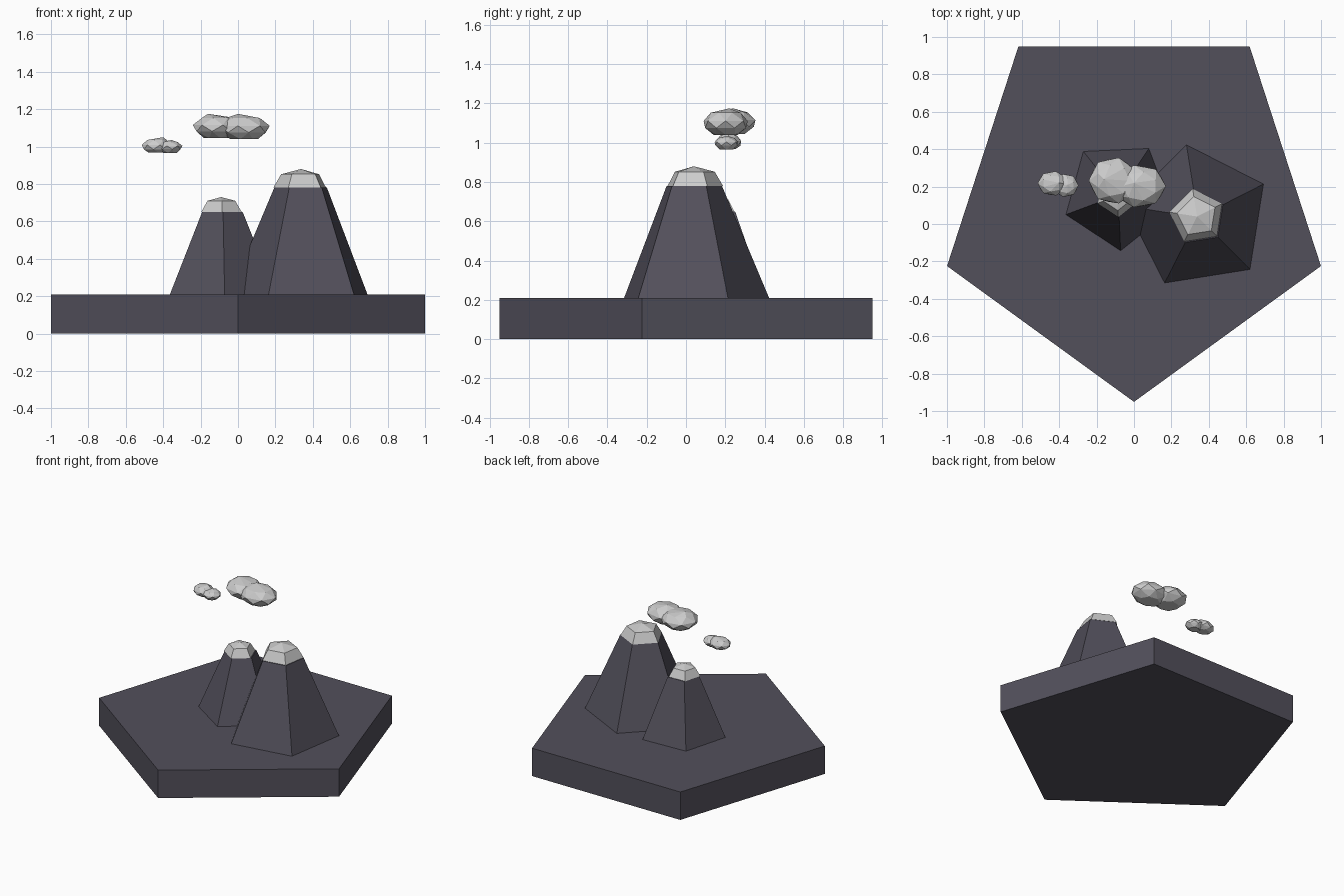
import bpy, bmesh
from math import cos, sin, radians

if "Cube" in bpy.data.objects:
    bpy.data.objects.remove(bpy.data.objects["Cube"])

rock = bpy.data.materials.new("dark_rock")
rock.diffuse_color = (0.085, 0.08, 0.105, 1)
rock.use_nodes = True
rock.node_tree.nodes["Principled BSDF"].inputs["Base Color"].default_value = rock.diffuse_color


def finish(bm, name, mat=None):
    bmesh.ops.recalc_face_normals(bm, faces=bm.faces[:])
    me = bpy.data.meshes.new(name)
    bm.to_mesh(me)
    bm.free()
    ob = bpy.data.objects.new(name, me)
    bpy.context.collection.objects.link(ob)
    if mat:
        me.materials.append(mat)
    return ob


def stack(name, center, phase, profile, apex=None, mat=None):
    """Five-sided solid through (radius, z) rings, ending flat or in an apex."""
    bm = bmesh.new()
    rings = [[bm.verts.new((center[0] + r * cos(radians(phase + 72 * i)),
                            center[1] + r * sin(radians(phase + 72 * i)), z))
              for i in range(5)] for r, z in profile]
    for a, b in zip(rings, rings[1:]):
        for i in range(5):
            j = (i + 1) % 5
            bm.faces.new((a[i], a[j], b[j], b[i]))
    bm.faces.new(rings[0])
    if apex:
        tip = bm.verts.new((*center, apex))
        for i in range(5):
            bm.faces.new((rings[-1][i], rings[-1][(i + 1) % 5], tip))
    else:
        bm.faces.new(rings[-1])
    return finish(bm, name, mat)


def lobe(bm, center, size, z0, zm, z1, peak, phase):
    """Faceted puff: convex hull of stacked seven-sided rings and an offset peak."""
    part = bmesh.new()
    h = z1 - zm
    rings = ((0.55, z0, 0), (0.93, zm - 0.25 * h, 25),
             (1.0, zm + 0.2 * h, 0), (0.68, zm + 0.72 * h, 25))
    for s, z, turn in rings:
        for i in range(7):
            a = radians(phase + turn + i * 360 / 7)
            part.verts.new((center[0] + s * size[0] * cos(a),
                            center[1] + s * size[1] * sin(a), z))
    part.verts.new((*peak, z1))
    hull = bmesh.ops.convex_hull(part, input=part.verts[:])
    for f in hull["geom"]:
        if isinstance(f, bmesh.types.BMFace):
            f.smooth = False
    tmp = bpy.data.meshes.new("tmp")
    part.to_mesh(tmp)
    part.free()
    bm.from_mesh(tmp)
    bpy.data.meshes.remove(tmp)


# Pentagonal ground slab
stack("ground_slab", (0, 0.10), -90, [(1.051, 0), (1.051, 0.21)], mat=rock)

# Mountains and their snow caps
stack("large_mountain", (0.342, 0.035), 27, [(0.395, 0.205), (0.15, 0.78)], mat=rock)
stack("large_snow_cap", (0.337, 0.04), 27, [(0.15, 0.78), (0.108, 0.852)], apex=0.88)
stack("small_mountain", (-0.085, 0.155), 56.6, [(0.30, 0.205), (0.114, 0.65)], mat=rock)
stack("small_snow_cap", (-0.09, 0.15), 56.6, [(0.114, 0.65), (0.078, 0.71)], apex=0.73)

# Clouds, each made of two puffs
bm = bmesh.new()
lobe(bm, (-0.11, 0.232), (0.132, 0.125), 1.045, 1.10, 1.175, (-0.16, 0.24), 180)
lobe(bm, (0.03, 0.202), (0.14, 0.115), 1.04, 1.095, 1.175, (0.0, 0.22), 0)
finish(bm, "large_cloud")

bm = bmesh.new()
lobe(bm, (-0.435, 0.217), (0.08, 0.066), 0.968, 0.998, 1.05, (-0.40, 0.22), 180)
lobe(bm, (-0.365, 0.206), (0.068, 0.062), 0.965, 0.996, 1.035, (-0.355, 0.21), 0)
finish(bm, "small_cloud")
